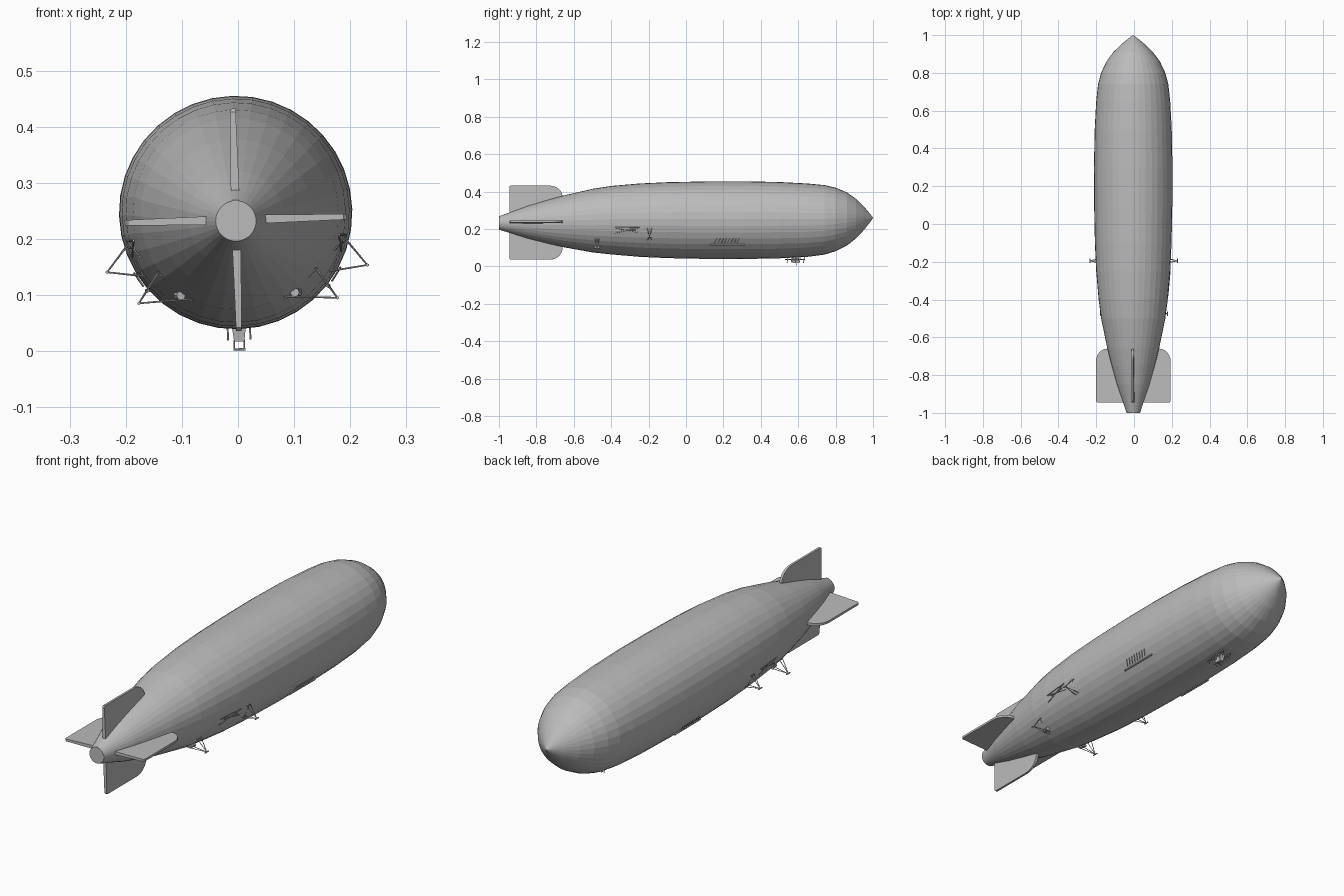
import bpy, bmesh, math
from mathutils import Matrix, Vector

cube = bpy.data.objects.get("Cube")
if cube:
    bpy.data.objects.remove(cube)

grey = bpy.data.materials.new("airship grey")
grey.use_nodes = True
grey.diffuse_color = (0.5, 0.5, 0.5, 1)
grey.node_tree.nodes["Principled BSDF"].inputs["Base Color"].default_value = (0.5, 0.5, 0.5, 1)

# The whole craft has a slight roll about its long axis
PIVOT = Vector((0, 0, 0.24))
ROLL = (Matrix.Translation(PIVOT + Vector((-0.004, 0, 0)))
        @ Matrix.Rotation(math.radians(-1.6), 4, 'Y') @ Matrix.Translation(-PIVOT))
TAIL_Z = 0.234
SIDES = 36

# Hull stations: position along the axis, radius
PROFILE = [(-1, .036), (-.95, .052), (-.85, .086), (-.75, .114), (-.66, .137),
           (-.5, .17), (-.4, .183), (-.25, .196), (-.1, .203), (.1, .207),
           (.3, .208), (.5, .204), (.65, .196), (.74, .186), (.8, .17),
           (.86, .142), (.91, .105), (.95, .064), (.98, .028), (1, .001)]


def centre_z(y):
    return .247 - .015 * max(0, -y - .4) / .6 + .012 * max(0, y - .7) / .3


def radius(y):
    for (a, ra), (b, rb) in zip(PROFILE, PROFILE[1:]):
        if a <= y <= b:
            return ra + (rb - ra) * (y - a) / (b - a)


def on_hull(side, y, z, lift=0.0):
    """Point on the hull side at a given height, lifted outward."""
    dz = z - centre_z(y)
    x = math.sqrt(max(radius(y) ** 2 - dz ** 2, 0))
    return Vector((side * x, y, z)) + Vector((side * x, 0, dz)).normalized() * lift


def finish(name, bm):
    bmesh.ops.recalc_face_normals(bm, faces=bm.faces)
    bm.transform(ROLL)
    mesh = bpy.data.meshes.new(name)
    bm.to_mesh(mesh)
    bm.free()
    mesh.materials.append(grey)
    obj = bpy.data.objects.new(name, mesh)
    bpy.context.collection.objects.link(obj)
    return obj


def rod(bm, a, b, r=.0015, sides=6):
    a, b = Vector(a), Vector(b)
    turn = (b - a).to_track_quat('Z', 'Y').to_matrix().to_4x4()
    bmesh.ops.create_cone(bm, cap_ends=True, segments=sides, radius1=r, radius2=r,
                          depth=(b - a).length,
                          matrix=Matrix.Translation((a + b) / 2) @ turn)


def box(bm, centre, size):
    bmesh.ops.create_cube(bm, size=1, matrix=Matrix.Translation(centre)
                          @ Matrix.Diagonal((*size, 1)))


def loft(bm, rings):
    for a, b in zip(rings, rings[1:]):
        for i in range(len(a)):
            j = (i + 1) % len(a)
            bm.faces.new((a[i], a[j], b[j], b[i]))
    bm.faces.new(rings[0])
    bm.faces.new(rings[-1])


# Hull
bm = bmesh.new()
rings = []
for y, r in PROFILE:
    angles = [math.tau * i / SIDES for i in range(SIDES)]
    rings.append([bm.verts.new((r * math.cos(t), y, centre_z(y) + r * math.sin(t)))
                  for t in angles])
loft(bm, rings)
finish("hull", bm)

# Four tail fins, thinner at the tip, with a rounded leading corner
outline = [(.05, -.945), (.192, -.945), (.198, -.938)]
for i in range(7):
    t = math.radians(15 * i)
    outline.append((.138 + .06 * math.cos(t), -.73 + .07 * math.sin(t)))
outline += [(.1, -.66)]
for k, name in enumerate(("left_fin", "upper_fin", "right_fin", "lower_fin")):
    bm = bmesh.new()
    loft(bm, [[bm.verts.new((r, y, s * (.0085 - .018 * r))) for r, y in outline]
              for s in (-1, 1)])
    # Small hinge block at the stern
    box(bm, (.03, -.985, 0), (.011, .03, .011))
    bm.transform(Matrix.Translation((0, 0, TAIL_Z))
                 @ Matrix.Rotation(-k * math.pi / 2, 4, 'Y'))
    finish(name, bm)

for side, label in ((1, "left"), (-1, "right")):
    # Engine outriggers: forward one high, rear one low
    for place, y, tip, high, low in (("forward", -.195, (.232, .147), .2, .135),
                                     ("rear", -.475, (.177, .09), .145, .092)):
        bm = bmesh.new()
        apex = Vector((side * tip[0], y, tip[1]))
        for dy in (-.012, .012):
            for z in (high, low):
                rod(bm, on_hull(side, y + dy, z, -.004), apex)
        rod(bm, on_hull(side, y, high, .002), on_hull(side, y, low, .002))
        rod(bm, apex - Vector((0, .012, 0)), apex + Vector((0, .012, 0)), .003)
        finish(f"{label}_{place}_outrigger", bm)

    # Lower engine housing
    bm = bmesh.new()
    rod(bm, on_hull(side, -.49, .105, .004), on_hull(side, -.46, .105, .004), .008, 8)
    finish(f"{label}_engine", bm)

    # Cross-braced frame on the hull side
    bm = bmesh.new()
    ya, yb, za, zb = -.38, -.25, .175, .203
    for p, q in (((ya, za), (yb, zb)), ((ya, zb), (yb, za)),
                 ((ya, zb), (yb, zb)), ((-.35, .19), (-.27, .19))):
        rod(bm, on_hull(side, *p, .004), on_hull(side, *q, .004), .002)
    finish(f"{label}_side_frame", bm)

    # Walkway rail with a row of slanted ribs
    bm = bmesh.new()
    rod(bm, on_hull(side, .13, .114, .003), on_hull(side, .315, .114, .003), .004)
    for i in range(8):
        y = .155 + .017 * i
        rod(bm, on_hull(side, y, .122, .003), on_hull(side, y + .012, .146, .003), .0018)
    finish(f"{label}_walkway", bm)

# Control car, tapered toward its floor
bm = bmesh.new()
loft(bm, [[bm.verts.new((sx * w, .585 + sy * d, z)) for sx, sy in
           ((-1, -1), (1, -1), (1, 1), (-1, 1))]
          for w, d, z in ((.009, .016, .017), (.014, .022, .055))])
finish("control_car", bm)

# Car struts, handrails and landing skid
bm = bmesh.new()
for side in (-1, 1):
    x = side * .02
    for i in range(5):
        y = .54 + .022 * i
        rod(bm, (x, y, .02), (x, y + .006, .054), .002)
    rod(bm, (x, .53, .036), (x, .635, .036), .002)
    rod(bm, (side * .009, .59, .004), (side * .009, .59, .02), .0015)
rod(bm, (-.011, .59, .003), (.011, .59, .003), .002)
finish("car_struts", bm)
